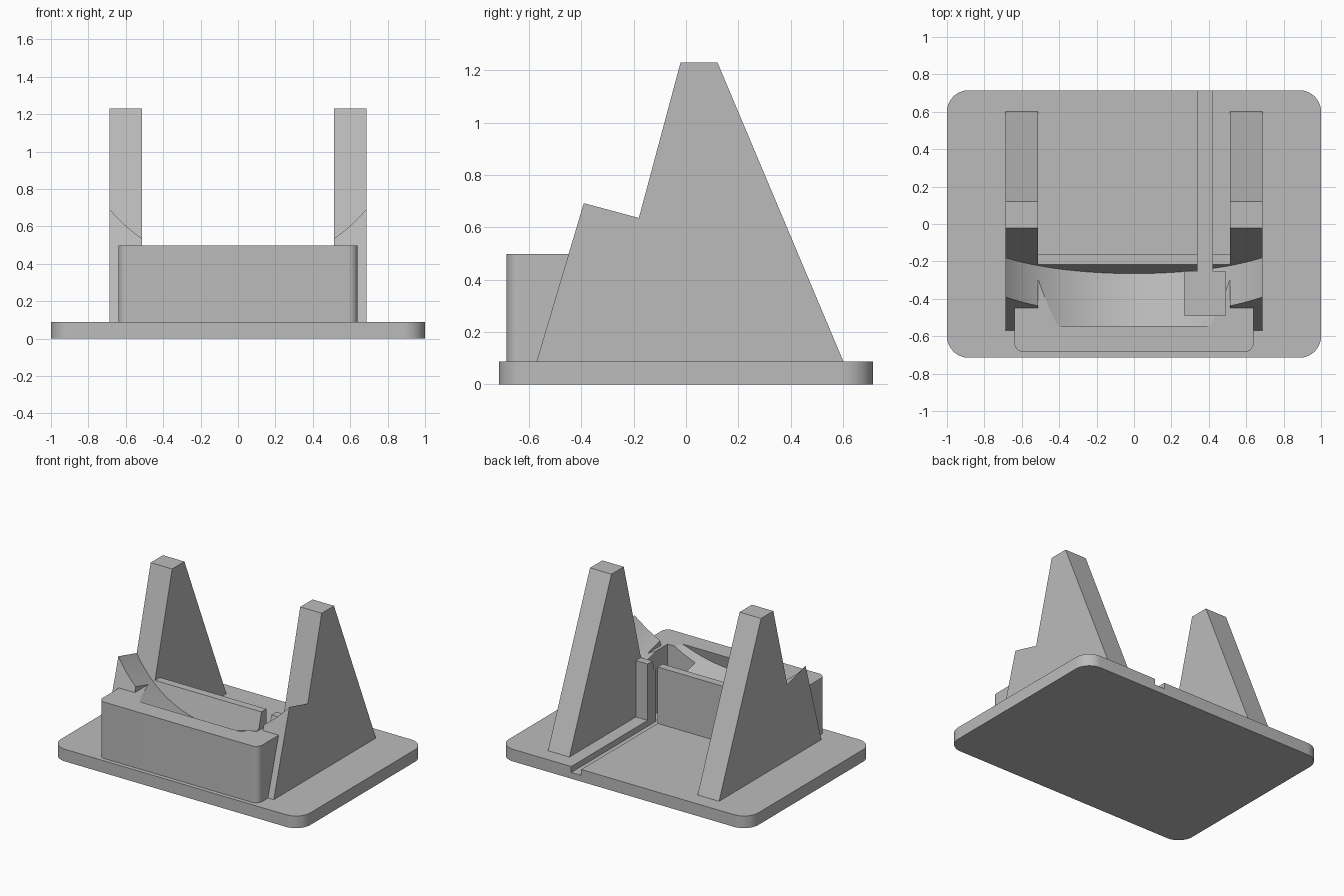
import bpy, bmesh, math
from mathutils import Vector

default = bpy.data.objects.get("Cube")
if default:
    bpy.data.objects.remove(default, do_unlink=True)

grey = bpy.data.materials.new("plain grey")
grey.use_nodes = True
grey.diffuse_color = (0.5, 0.5, 0.5, 1)
grey.node_tree.nodes["Principled BSDF"].inputs["Base Color"].default_value = (0.5, 0.5, 0.5, 1)


def prism(name, outline, start, depth):
    """Extrude a closed outline of 3D points along a vector."""
    bm = bmesh.new()
    face = bm.faces.new([bm.verts.new(Vector(p) + Vector(start)) for p in outline])
    new = bmesh.ops.extrude_face_region(bm, geom=[face])["geom"]
    bmesh.ops.translate(bm, vec=depth, verts=[v for v in new if isinstance(v, bmesh.types.BMVert)])
    bmesh.ops.recalc_face_normals(bm, faces=bm.faces)
    mesh = bpy.data.meshes.new(name)
    bm.to_mesh(mesh)
    bm.free()
    mesh.materials.append(grey)
    obj = bpy.data.objects.new(name, mesh)
    bpy.context.collection.objects.link(obj)
    return obj


def rounded_rect(x, y0, y1, front_r, back_r, steps=10):
    """Outline with separate radii for the front and back corners."""
    points = []
    corners = [(1, y1, -1, back_r), (-1, y1, -1, back_r), (-1, y0, 1, front_r), (1, y0, 1, front_r)]
    for i, (side, y, inward, r) in enumerate(corners):
        for k in range(steps + 1 if r else 1):
            a = math.pi / 2 * (i + k / steps)
            points.append((side * (x - r) + r * math.cos(a), y + inward * r + r * math.sin(a), 0))
    return points


def activate(obj):
    bpy.ops.object.select_all(action="DESELECT")
    obj.select_set(True)
    bpy.context.view_layer.objects.active = obj


def cut(obj, cutter):
    mod = obj.modifiers.new("cut", "BOOLEAN")
    mod.operation, mod.solver, mod.object = "DIFFERENCE", "EXACT", cutter
    activate(obj)
    bpy.ops.object.modifier_apply(modifier=mod.name)


# Base plate and front block
base = prism("base_plate", rounded_rect(1, -0.715, 0.715, 0.115, 0.115), (0, 0, 0), (0, 0, 0.088))
block = prism("front_block", rounded_rect(0.64, -0.685, -0.16, 0.05, 0), (0, 0, 0.055), (0, 0, 0.442))

# Side supports
profile = [(-0.582, 0.05), (-0.23, 1.23), (0.12, 1.23), (0.617, 0.05)]
supports = [prism(name, [(0, y, z) for y, z in profile], (x, 0, 0), (0.172, 0, 0))
            for name, x in (("left_support", 0.514), ("right_support", -0.686))]

# Leaning disc that hollows the cradle
bpy.ops.mesh.primitive_cylinder_add(vertices=160, radius=0.88, depth=0.318,
                                    location=(0, -0.191, 1.209),
                                    rotation=(math.radians(75), 0, 0))
disc = bpy.context.object
disc.name = "cradle_cutter"
disc.data.materials.append(grey)

# Cable channel ending in a plug pocket
half = [(0.04, 0.8), (0.04, -0.255), (0.11, -0.255), (0.11, -0.49)]
channel_outline = [(0.38 + x, y, 0) for x, y in half] + [(0.38 - x, y, 0) for x, y in reversed(half)]
channel = prism("channel_cutter", channel_outline, (0, 0, 0.045), (0, 0, 0.8))

for part in [block] + supports:
    cut(part, disc)
for part in (base, block):
    cut(part, channel)
for cutter in (disc, channel):
    bpy.data.objects.remove(cutter, do_unlink=True)

for part in [base, block] + supports:
    activate(part)
    bpy.ops.object.shade_smooth_by_angle(angle=math.radians(25))
